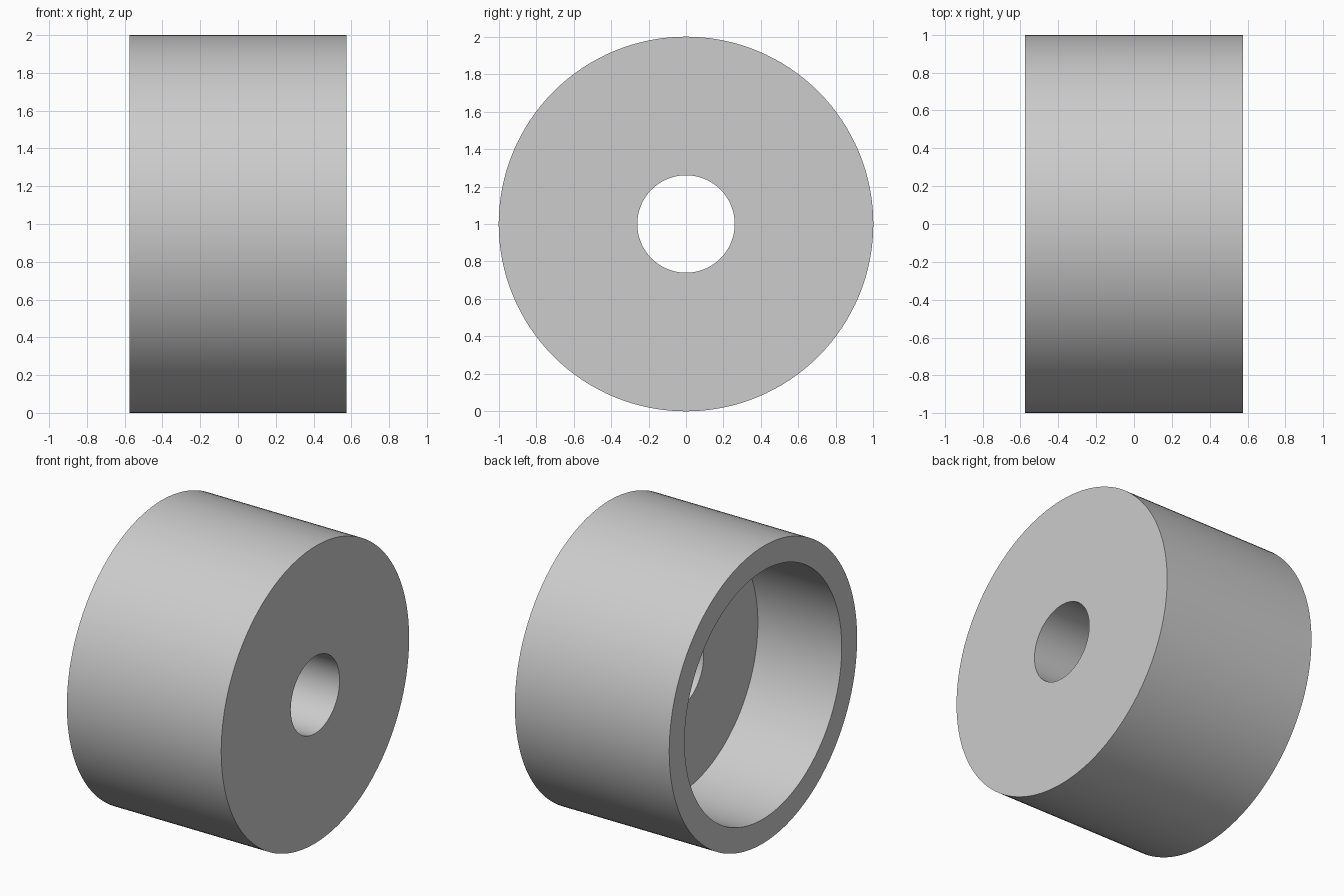
import bpy
import bmesh
import math

if "Cube" in bpy.data.objects:
    bpy.data.objects.remove(bpy.data.objects["Cube"])

SEGMENTS = 128
HALF_WIDTH = 0.575
OUTER_R = 1.0
RECESS_R = 0.836
BORE_R = 0.26
FLOOR_X = 0.05

# Closed cross-section (x, radius), revolved around the x axis
PROFILE = [
    (HALF_WIDTH, BORE_R),
    (HALF_WIDTH, OUTER_R),
    (-HALF_WIDTH, OUTER_R),
    (-HALF_WIDTH, RECESS_R),
    (FLOOR_X, RECESS_R),
    (FLOOR_X, BORE_R),
]

grey = bpy.data.materials.new("light_grey")
grey.diffuse_color = (0.604, 0.604, 0.604, 1.0)
grey.use_nodes = True
grey.node_tree.nodes["Principled BSDF"].inputs["Base Color"].default_value = grey.diffuse_color

# Cup-shaped bushing: outer wall, recess on the left, bore through the right
bm = bmesh.new()
rings = []
for i in range(SEGMENTS):
    a = 2 * math.pi * i / SEGMENTS
    rings.append([bm.verts.new((x, r * math.cos(a), 1.0 + r * math.sin(a)))
                  for x, r in PROFILE])
for i, ring in enumerate(rings):
    following = rings[(i + 1) % SEGMENTS]
    for j in range(len(PROFILE)):
        k = (j + 1) % len(PROFILE)
        bm.faces.new((ring[j], ring[k], following[k], following[j]))
bmesh.ops.recalc_face_normals(bm, faces=bm.faces)

mesh = bpy.data.meshes.new("bushing")
bm.to_mesh(mesh)
bm.free()
mesh.materials.append(grey)
bushing = bpy.data.objects.new("bushing", mesh)
bpy.context.collection.objects.link(bushing)

# Smooth round walls, crisp rims
bpy.context.view_layer.objects.active = bushing
bushing.select_set(True)
bpy.ops.object.shade_smooth_by_angle(angle=math.radians(30))
